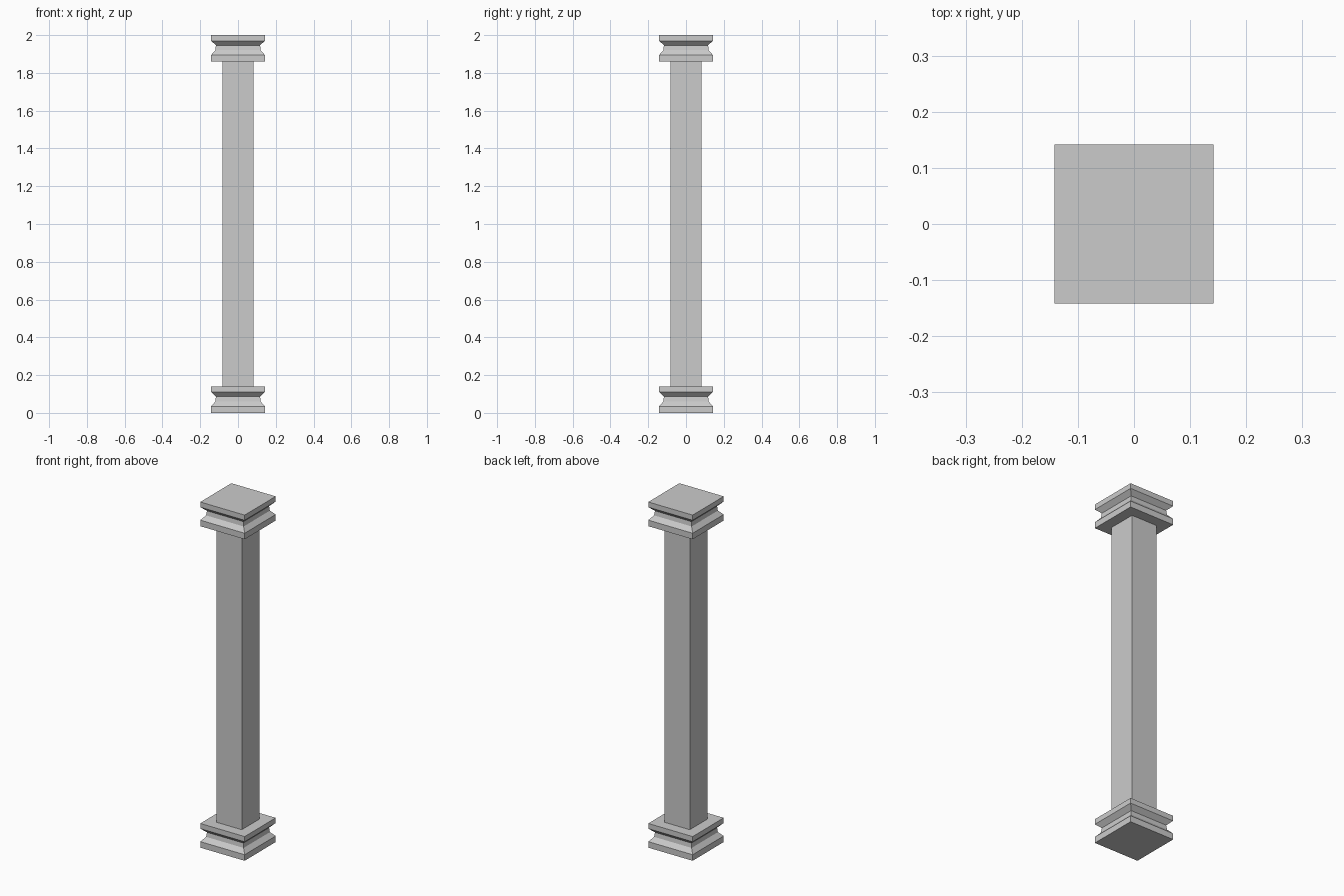
import bpy, bmesh

if "Cube" in bpy.data.objects:
    bpy.data.objects.remove(bpy.data.objects["Cube"])

# Square moulding: (half width, height) from bottom to top
MOULDING = [(0.142, 0.0), (0.142, 0.035), (0.12, 0.06),
            (0.117, 0.086), (0.142, 0.11), (0.142, 0.14)]


def square_loft(name, profile, z=0.0):
    """Stack square rings along a profile and cap both ends."""
    bm = bmesh.new()
    rings = [[bm.verts.new((sx * r, sy * r, z + h))
              for sx, sy in ((-1, -1), (1, -1), (1, 1), (-1, 1))]
             for r, h in profile]
    for low, high in zip(rings, rings[1:]):
        for i in range(4):
            j = (i + 1) % 4
            bm.faces.new((low[i], low[j], high[j], high[i]))
    bm.faces.new(rings[0][::-1])
    bm.faces.new(rings[-1])
    mesh = bpy.data.meshes.new(name)
    bm.to_mesh(mesh)
    bm.free()
    obj = bpy.data.objects.new(name, mesh)
    bpy.context.collection.objects.link(obj)
    return obj


# Base and capital share one moulding
square_loft("base", MOULDING)
square_loft("capital", MOULDING, 1.86)

# Plain square shaft between them
square_loft("shaft", [(0.081, 0.14), (0.081, 1.86)])
